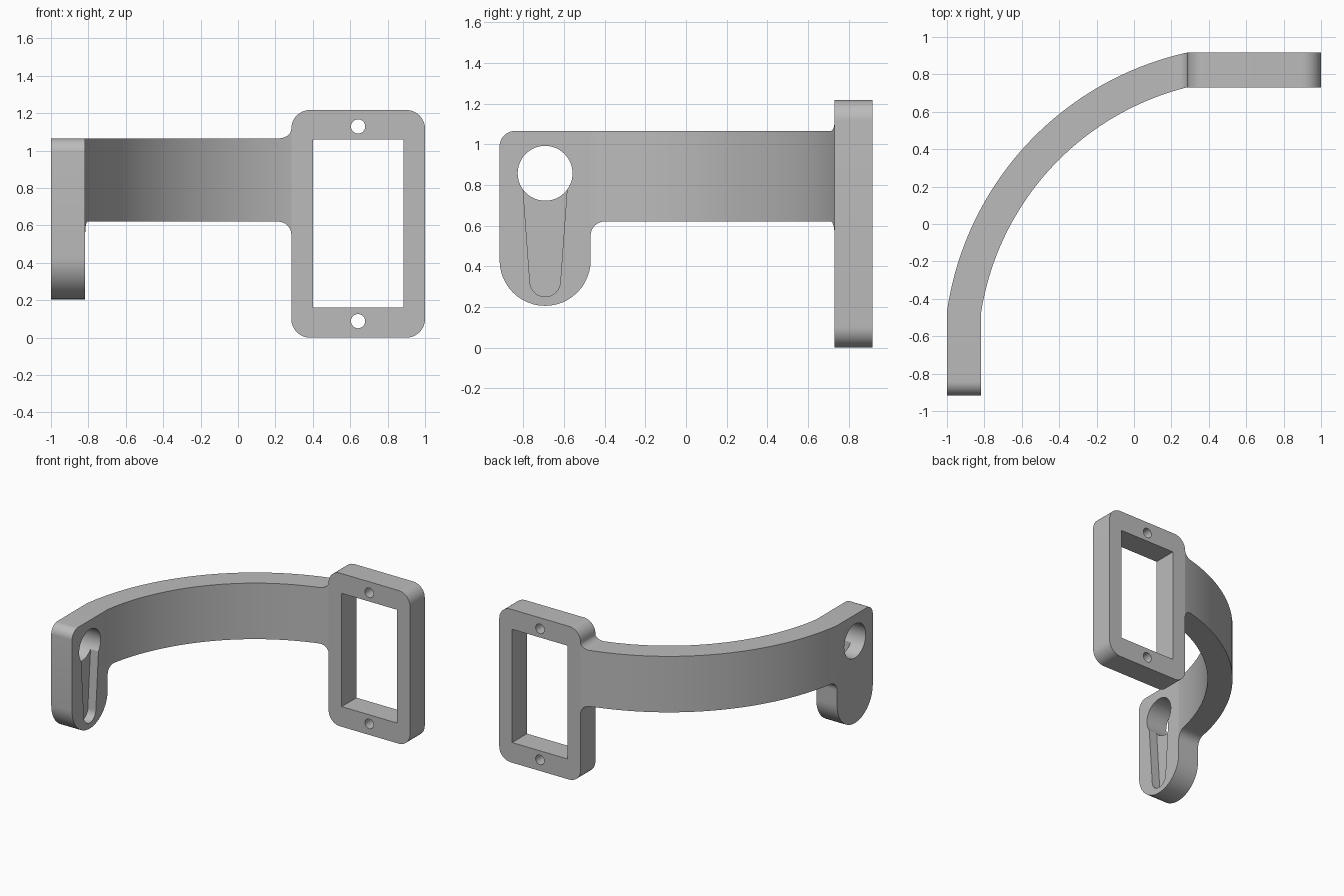
import bpy, bmesh, math

cube = bpy.data.objects.get("Cube")
if cube:
    bpy.data.objects.remove(cube)

grey = bpy.data.materials.new("light_grey")
grey.use_nodes = True
grey.diffuse_color = (0.5, 0.5, 0.5, 1)
grey.node_tree.nodes["Principled BSDF"].inputs["Base Color"].default_value = (0.5, 0.5, 0.5, 1)

bm = bmesh.new()


def place(axis, a, b, d):
    return (d, a, b) if axis == "x" else (a, d, b)


def arc(a, b, r, start, end, steps=12):
    """Points on an arc, angles in degrees."""
    angles = [math.radians(start + (end - start) * k / steps) for k in range(steps + 1)]
    return [(a + r * math.cos(t), b + r * math.sin(t)) for t in angles]


def fill(axis, d, *loops):
    """Flat face from an outline and any holes."""
    edges = []
    for loop in loops:
        verts = [bm.verts.new(place(axis, a, b, d)) for a, b in loop]
        edges += [bm.edges.new((verts[i - 1], verts[i])) for i in range(len(verts))]
    bmesh.ops.triangle_fill(bm, use_beauty=True, edges=edges, normal=place(axis, 0, 0, 1))


def wall(axis, low, high, pts):
    """Strip of side faces along an open line of points."""
    rows = [[bm.verts.new(place(axis, a, b, d)) for a, b in pts] for d in (low, high)]
    for i in range(len(pts) - 1):
        bm.faces.new((rows[0][i], rows[0][i + 1], rows[1][i + 1], rows[1][i]))


# Shared sizes
TOP, BOTTOM = 1.065, 0.62
ARC_X, ARC_Y = 0.642, -0.703
OUTER, INNER = 1.6586, 1.4776
TAB_Y, TAB_MID = -0.469, -0.693
FRAME_X = 0.285
FILLET, RISE = 0.07, 0.05


def at_y(radius, y):
    return (ARC_X - math.sqrt(radius ** 2 - (y - ARC_Y) ** 2), y)


def at_x(radius, x):
    return (x, ARC_Y + math.sqrt(radius ** 2 - (x - ARC_X) ** 2))


# Curved band, flaring into the tab and the frame
def rail(radius):
    quarter = [math.pi / 2 * k / 12 for k in range(13)]
    first = [at_y(radius, TAB_Y + FILLET * (1 - math.cos(t))) for t in quarter]
    last = [at_x(radius, FRAME_X - FILLET * (1 - math.cos(t))) for t in reversed(quarter)]
    a0, a1 = (math.degrees(math.atan2(y - ARC_Y, x - ARC_X)) for x, y in (first[-1], last[0]))
    middle = arc(ARC_X, ARC_Y, radius, a0, a1, 40)[1:-1]
    flare = [1 - math.sin(t) for t in quarter]
    flat = [0] * len(middle)
    low = [BOTTOM - FILLET * f for f in flare + flat + flare[::-1]]
    high = [TOP + RISE * f for f in [0] * len(flare) + flat + flare[::-1]]
    return first + middle + last, low, high


outer, low, high = rail(OUTER)
inner = rail(INNER)[0]
rings = [[bm.verts.new((*p, z)) for p, z in ((o, lo), (o, hi), (i, hi), (i, lo))]
         for o, i, lo, hi in zip(outer, inner, low, high)]
for r0, r1 in zip(rings, rings[1:]):
    for k in range(4):
        bm.faces.new((r0[k - 1], r0[k], r1[k], r1[k - 1]))

# Hanging tab with a keyhole: through hole plus a recess on the inner face
tab = ([(TAB_Y, TOP)] + arc(-0.842, TOP - 0.075, 0.075, 90, 180)
       + arc(TAB_MID, 0.429, TAB_MID - -0.917, 180, 360, 24) + [(TAB_Y, BOTTOM - FILLET)])
upper = arc(TAB_MID, 0.857, 0.135, -37, 217, 34)
lower = arc(TAB_MID, 0.857, 0.135, 217, 323, 14)
slot = arc(TAB_MID, 0.325, 0.075, 180, 360, 24)
hole = upper + lower[1:-1]
keyhole = upper + slot
back, face = at_y(OUTER, TAB_Y)[0], at_y(INNER, TAB_Y)[0]
floor = face - 0.07
fill("x", back, tab, hole)
fill("x", face, tab, keyhole)
fill("x", floor, lower + slot[::-1])
wall("x", back, face, tab)
wall("x", back, floor, hole + hole[:1])
wall("x", floor, face, keyhole + keyhole[:1])

# Frame with a window and two screw holes
R = 0.1
x0, x1, z0, z1 = FRAME_X + R, 1 - R, R, 1.217 - R
frame = ([(FRAME_X, BOTTOM - FILLET)] + arc(x0, z0, R, 180, 270) + arc(x1, z0, R, 270, 360)
         + arc(x1, z1, R, 0, 90) + arc(x0, z1, R, 90, 180) + [(FRAME_X, TOP + RISE)])
window = [(0.4, 0.16), (0.886, 0.16), (0.886, 1.06), (0.4, 1.06)]
screws = [arc(0.642, z, 0.038, 0, 360, 48)[:-1] for z in (0.088, 1.129)]
front, rear = at_x(INNER, FRAME_X)[1], at_x(OUTER, FRAME_X)[1]
for y in (front, rear):
    fill("y", y, frame, window, *screws)
wall("y", front, rear, frame)
for opening in (window, *screws):
    wall("y", front, rear, opening + opening[:1])

# Weld the sections into one solid
bmesh.ops.remove_doubles(bm, verts=bm.verts[:], dist=0.0002)
bm.normal_update()
bmesh.ops.recalc_face_normals(bm, faces=bm.faces[:])
if bm.calc_volume(signed=True) < 0:
    bmesh.ops.reverse_faces(bm, faces=bm.faces[:])
mesh = bpy.data.meshes.new("curved_bracket")
bm.to_mesh(mesh)
bm.free()
mesh.materials.append(grey)
mesh.shade_smooth()
mesh.set_sharp_from_angle(angle=math.radians(9))
bracket = bpy.data.objects.new("curved_bracket", mesh)
bpy.context.scene.collection.objects.link(bracket)
